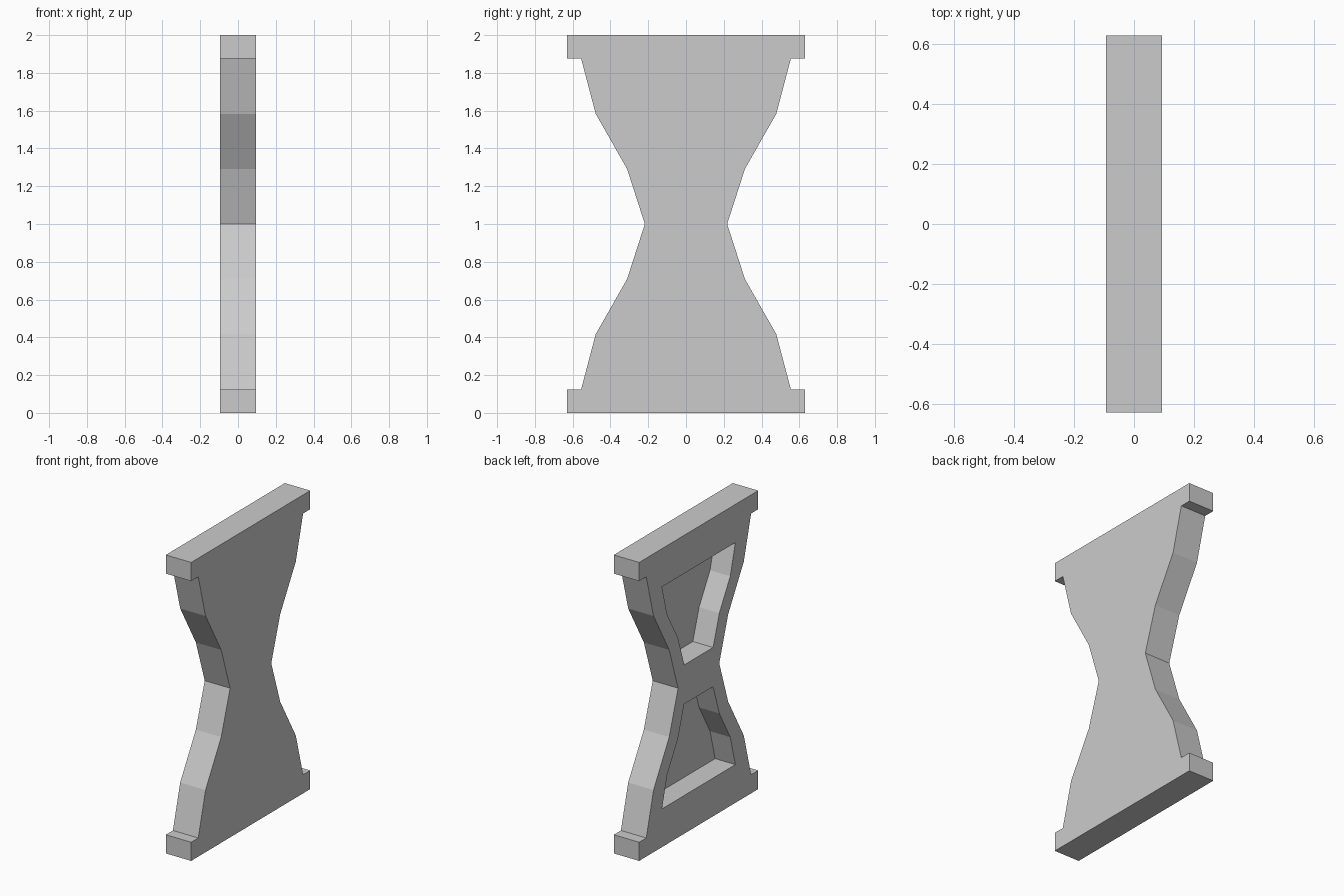
import bpy

if "Cube" in bpy.data.objects:
    bpy.data.objects.remove(bpy.data.objects["Cube"])

HALF_T = 0.094          # half thickness along x
POCKET_DEPTH = 0.15
POCKET_SCALE = 0.7
# half widths and heights of the upper half, waist to bar
WAIST = [(0.218, 1.0), (0.312, 1.292), (0.478, 1.583), (0.555, 1.875)]
BAR = [(0.63, 1.875), (0.63, 2.0)]


def mirror_y(half):
    """Close a right-hand half profile into a full outline."""
    return half + [(-y, z) for y, z in reversed(half)]


def prism(name, outline, x0, x1):
    """Extrude a (y, z) outline along x."""
    n = len(outline)
    verts = [(x, y, z) for x in (x0, x1) for y, z in outline]
    faces = [tuple(reversed(range(n))), tuple(range(n, 2 * n))]
    faces += [(i, (i + 1) % n, n + (i + 1) % n, n + i) for i in range(n)]
    mesh = bpy.data.meshes.new(name)
    mesh.from_pydata(verts, [], faces)
    obj = bpy.data.objects.new(name, mesh)
    bpy.context.collection.objects.link(obj)
    return obj


# Hourglass panel with end bars
upper = WAIST + BAR
lower = [(y, 2 - z) for y, z in reversed(upper[1:])]
panel = prism("hourglass_panel", mirror_y(lower + upper), -HALF_T, HALF_T)

# Two recessed pockets in the left face, scaled copies of each half
mid = (WAIST[0][1] + WAIST[-1][1]) / 2
half = [(y * POCKET_SCALE, mid + (z - mid) * POCKET_SCALE) for y, z in WAIST]
flipped = [(y, 2 - z) for y, z in reversed(half)]
for name, side in (("upper_pocket_cutter", half), ("lower_pocket_cutter", flipped)):
    cutter = prism(name, mirror_y(side), -HALF_T - 0.1, -HALF_T + POCKET_DEPTH)
    cutter.hide_render = True
    cutter.hide_set(True)
    mod = panel.modifiers.new(name, 'BOOLEAN')
    mod.operation = 'DIFFERENCE'
    mod.solver = 'EXACT'
    mod.object = cutter
